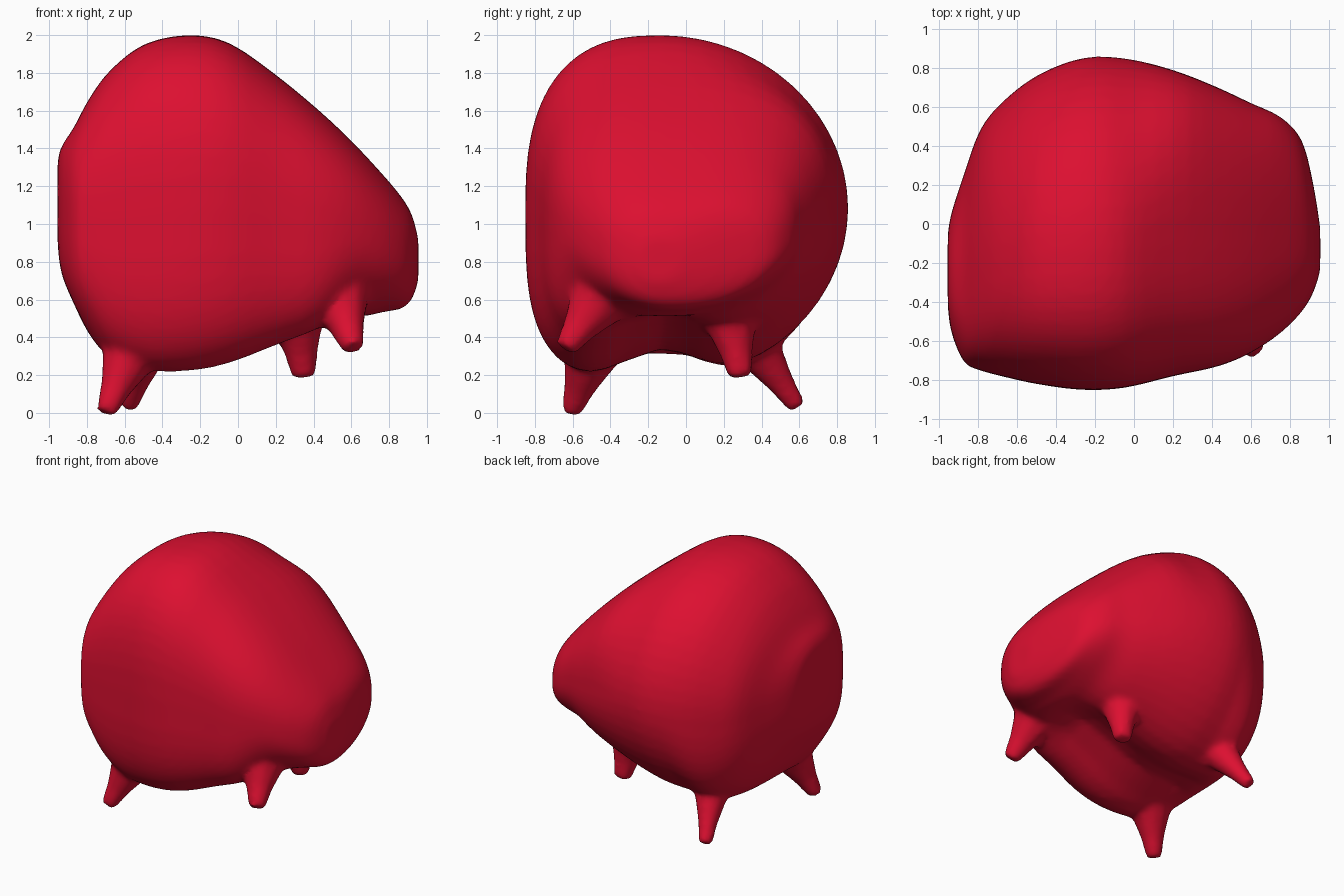
import bpy, bmesh, math
from mathutils import Vector

if "Cube" in bpy.data.objects:
    bpy.data.objects.remove(bpy.data.objects["Cube"], do_unlink=True)

red = bpy.data.materials.new("glossy red")
red.use_nodes = True
color = (0.72, 0.005, 0.03, 1)
red.diffuse_color = color
red.node_tree.nodes["Principled BSDF"].inputs["Base Color"].default_value = color

bm = bmesh.new()


def skin(rings):
    """Bridge rings of equal length and cap both ends."""
    loops = [[bm.verts.new(p) for p in ring] for ring in rings]
    n = len(loops[0])
    for a, b in zip(loops, loops[1:]):
        for i in range(n):
            j = (i + 1) % n
            bm.faces.new((a[i], a[j], b[j], b[i]))
    bm.faces.new(loops[0][::-1])
    bm.faces.new(loops[-1])


def ramp(x, a, b):
    """Smooth step from 0 at a to 1 at b."""
    t = min(max((x - a) / (b - a), 0), 1)
    return t * t * (3 - 2 * t)


def body_ring(x, y0, y1, z0, z1, n=56):
    """Lopsided rounded section whose corners change along x, with a hollow belly."""
    yc, zc = y0 + (y1 - y0) * 0.42, (z0 + z1) / 2
    snout, rump = ramp(x, 0.35, 0.7), ramp(-x, 0.3, 0.65)
    back_top = 2.0 + 0.8 * ramp(x, -0.05, 0.35)
    back_low = 2.0 + 0.7 * rump
    front_top = 2.6
    front_low = 3.4 - 1.3 * snout
    ring = []
    for i in range(n):
        t = 2 * math.pi * i / n
        c, s = math.cos(t), math.sin(t)
        power = (back_top if c > 0 else front_top) if s > 0 else (back_low if c > 0 else front_low)
        u, v = abs(c) ** (2 / power), abs(s) ** (2 / power)
        y = yc + u * (y1 - yc if c > 0 else y0 - yc)
        z = zc + v * (z1 - zc if s > 0 else z0 - zc)
        if s < 0:
            z += (0.18 * v * v * (1 - snout) * ramp(x, -0.8, -0.45)
                  * math.exp(-((y + 0.13) / 0.29) ** 2))
        ring.append((x, y, z))
    return ring


def refine(rows, steps=3):
    """Smoothly interpolate between rows of numbers."""
    out = []
    for i in range(len(rows) - 1):
        quad = (rows[max(i - 1, 0)], rows[i], rows[i + 1], rows[min(i + 2, len(rows) - 1)])
        for k in range(steps):
            t = k / steps
            out.append([0.5 * (2 * b + (c - a) * t + (2 * a - 5 * b + 4 * c - d) * t * t
                               + (3 * b - a - 3 * c + d) * t ** 3)
                        for a, b, c, d in zip(*quad)])
    return out + [list(rows[-1])]


def leg(base, tip, r0, r1, n=10):
    """Tapered leg with a flared root."""
    base, tip = Vector(base), Vector(tip)
    d = tip - base
    q = d.to_track_quat('Z', 'Y')
    rings = []
    for f, g in ((-0.35, 1.15), (0.0, 1.0), (0.3, 0.62), (0.6, 0.28), (1.0, 0.0)):
        r = r1 + (r0 - r1) * g
        rings.append([base + d * f + q @ Vector((r * math.cos(a), r * math.sin(a), 0))
                      for a in (2 * math.pi * i / n for i in range(n))])
    skin(rings)


# Body sections along x: x, y range, z range
sections = [
    (-0.955, -0.42, -0.05, 0.90, 1.33),
    (-0.935, -0.56, 0.06, 0.74, 1.41),
    (-0.87, -0.71, 0.26, 0.58, 1.51),
    (-0.79, -0.75, 0.48, 0.42, 1.66),
    (-0.68, -0.78, 0.62, 0.27, 1.81),
    (-0.50, -0.82, 0.76, 0.17, 1.95),
    (-0.27, -0.85, 0.85, 0.16, 2.00),
    (-0.05, -0.84, 0.85, 0.20, 1.96),
    (0.20, -0.78, 0.79, 0.29, 1.79),
    (0.43, -0.73, 0.70, 0.38, 1.60),
    (0.60, -0.66, 0.62, 0.48, 1.44),
    (0.75, -0.56, 0.55, 0.53, 1.28),
    (0.86, -0.45, 0.43, 0.55, 1.15),
    (0.92, -0.35, 0.20, 0.60, 1.05),
    (0.955, -0.24, -0.02, 0.70, 0.92),
]
skin([body_ring(*s) for s in refine(sections)])

# Four stubby legs
leg((-0.57, -0.50, 0.32), (-0.70, -0.61, 0.0), 0.16, 0.055)
leg((-0.49, 0.38, 0.34), (-0.58, 0.59, 0.03), 0.13, 0.05)
leg((0.53, -0.45, 0.62), (0.61, -0.64, 0.34), 0.18, 0.06)
leg((0.31, 0.23, 0.52), (0.35, 0.29, 0.19), 0.16, 0.065)

bmesh.ops.recalc_face_normals(bm, faces=bm.faces[:])
for f in bm.faces:
    f.smooth = True
mesh = bpy.data.meshes.new("legged_body")
bm.to_mesh(mesh)
bm.free()
mesh.materials.append(red)
body = bpy.data.objects.new("legged_body", mesh)
bpy.context.collection.objects.link(body)

# Fuse the legs into the body and soften the joins
fuse = body.modifiers.new("fuse", 'REMESH')
fuse.mode = 'VOXEL'
fuse.voxel_size = 0.022
fuse.use_smooth_shade = True
soften = body.modifiers.new("soften", 'SMOOTH')
soften.factor = 0.5
soften.iterations = 8
